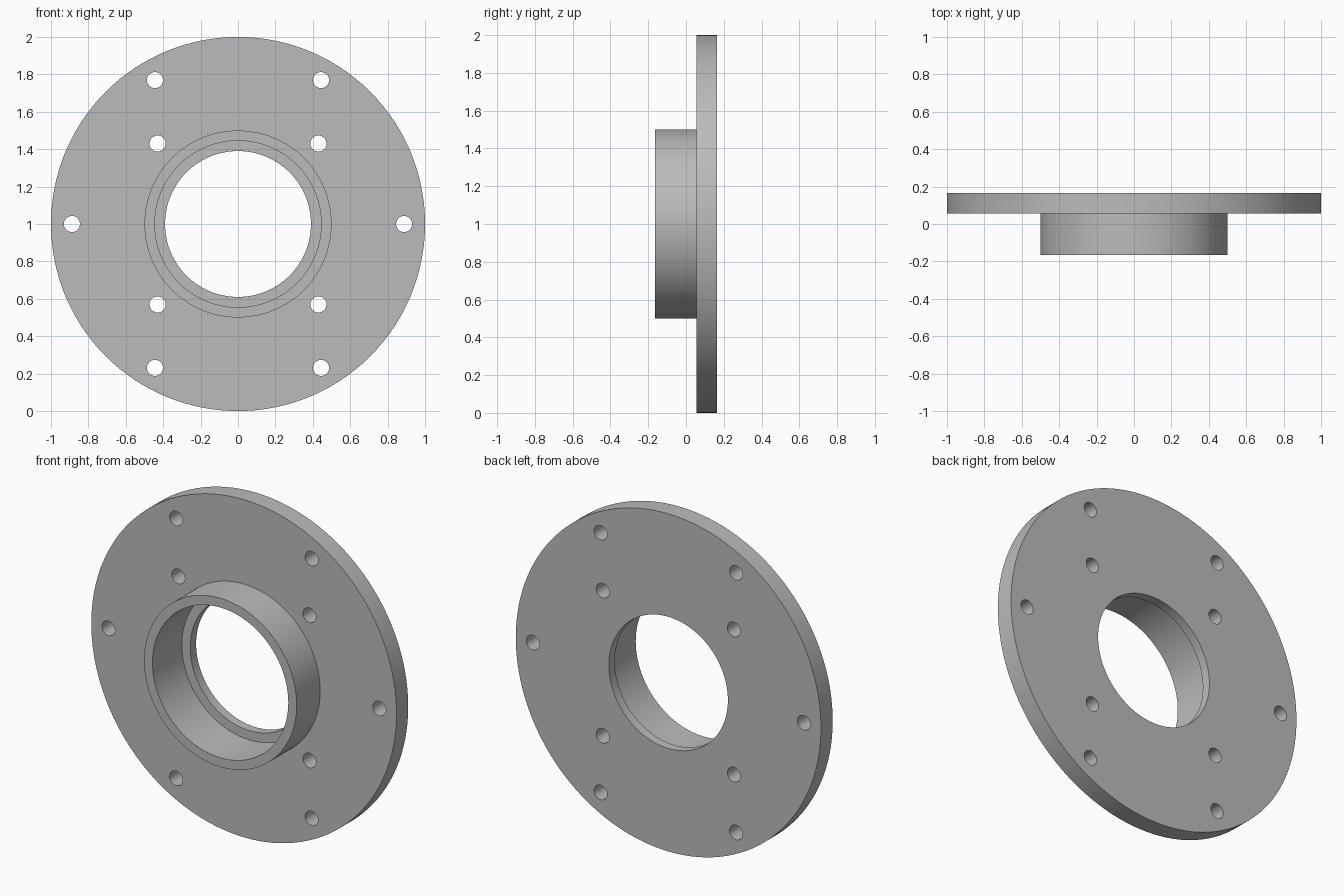
import bpy, bmesh
from math import cos, sin, pi, radians
from mathutils import Matrix, Vector

cube = bpy.data.objects.get("Cube")
if cube:
    bpy.data.objects.remove(cube)

SEGMENTS = 128
CENTRE = Vector((0, 0, 1))

grey = bpy.data.materials.new("plain grey")
grey.use_nodes = True
grey.diffuse_color = (0.5, 0.5, 0.5, 1)
grey.node_tree.nodes["Principled BSDF"].inputs["Base Color"].default_value = (0.5, 0.5, 0.5, 1)


def make_object(name, bm):
    bmesh.ops.recalc_face_normals(bm, faces=bm.faces)
    mesh = bpy.data.meshes.new(name)
    bm.to_mesh(mesh)
    bm.free()
    mesh.materials.append(grey)
    obj = bpy.data.objects.new(name, mesh)
    bpy.context.collection.objects.link(obj)
    return obj


# Flange, hub and stepped bore: one (radius, y) section turned about the y axis
section = [(1.0, 0.165), (1.0, 0.055), (0.5, 0.055), (0.5, -0.165),
           (0.445, -0.165), (0.445, 0.11), (0.39, 0.11), (0.39, 0.165)]
bm = bmesh.new()
rings = []
for radius, y in section:
    rings.append([bm.verts.new(CENTRE + Vector((radius * cos(a), y, radius * sin(a))))
                  for a in (2 * pi * i / SEGMENTS for i in range(SEGMENTS))])
for k, ring in enumerate(rings):
    after = rings[(k + 1) % len(rings)]
    for i in range(SEGMENTS):
        j = (i + 1) % SEGMENTS
        bm.faces.new((ring[i], ring[j], after[j], after[i]))
flange = make_object("hub_flange", bm)

# Bolt hole cutters: six on the outer circle, four on the inner one
bm = bmesh.new()
for count, start, radius in ((6, 0, 0.888), (4, 45, 0.608)):
    for i in range(count):
        a = radians(start) + 2 * pi * i / count
        place = Matrix.Translation(CENTRE + Vector((radius * cos(a), 0.11, radius * sin(a))))
        bmesh.ops.create_cone(bm, cap_ends=True, segments=32, radius1=0.043, radius2=0.043,
                              depth=0.2, matrix=place @ Matrix.Rotation(pi / 2, 4, 'X'))
cutter = make_object("bolt_hole_cutter", bm)
cutter.hide_render = True

# Cut the holes, then drop the cutter
cut = flange.modifiers.new("bolt_holes", 'BOOLEAN')
cut.operation = 'DIFFERENCE'
cut.solver = 'EXACT'
cut.object = cutter
bpy.ops.object.select_all(action='DESELECT')
bpy.context.view_layer.objects.active = flange
flange.select_set(True)
bpy.ops.object.modifier_apply(modifier=cut.name)
bpy.data.objects.remove(cutter)
bpy.ops.object.shade_smooth_by_angle(angle=radians(30))
